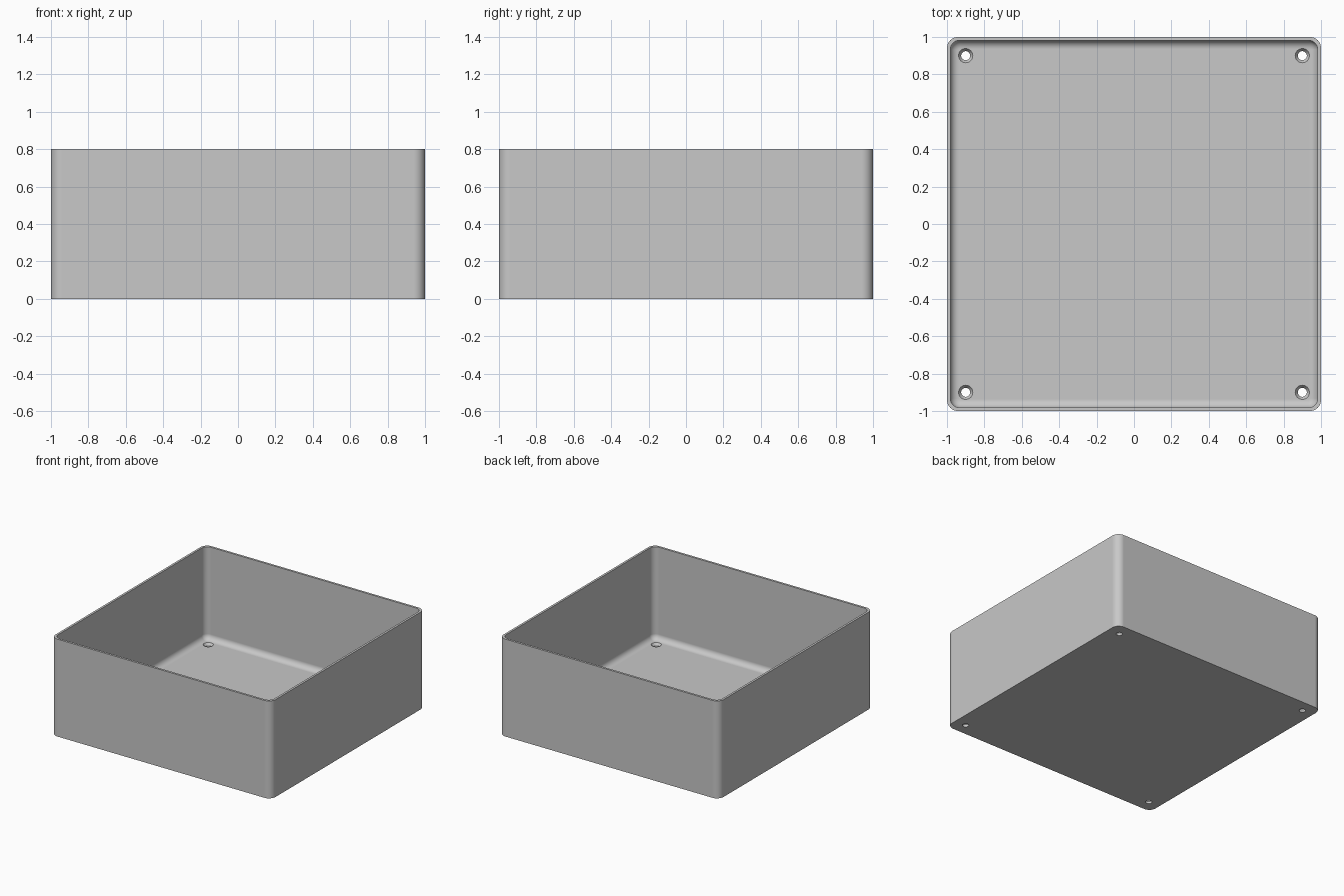
import bpy, bmesh
from math import sin, cos, pi, radians

default = bpy.data.objects.get("Cube")
if default:
    bpy.data.objects.remove(default, do_unlink=True)

HEIGHT, FLOOR, WALL = 0.8, 0.04, 0.018
OUTER_R, INNER_R, FILLET = 0.06, 0.05, 0.045
HOLE_POS, HOLE_R, SINK_R = 0.9, 0.024, 0.038
STEPS = 10

grey = bpy.data.materials.new("plain grey")
grey.use_nodes = True
grey.diffuse_color = (0.58, 0.58, 0.58, 1)
grey.node_tree.nodes["Principled BSDF"].inputs["Base Color"].default_value = grey.diffuse_color


def rounded_square(half, radius):
    """Outline of a square with rounded corners."""
    points = []
    for quarter in range(4):
        for i in range(STEPS + 1):
            a = (quarter + i / STEPS) * pi / 2
            mid = (quarter + 0.5) * pi / 2
            cx = (half - radius) * (1 if cos(mid) > 0 else -1)
            cy = (half - radius) * (1 if sin(mid) > 0 else -1)
            points.append((cx + radius * cos(a), cy + radius * sin(a)))
    return points


def circle(x, y, radius, count=32):
    return [(x + radius * cos(2 * pi * i / count), y + radius * sin(2 * pi * i / count))
            for i in range(count)]


def loft(bm, sections):
    """Skin a stack of (outline, z) sections and cap both ends."""
    rings = [[bm.verts.new((x, y, z)) for x, y in outline] for outline, z in sections]
    n = len(rings[0])
    for low, high in zip(rings, rings[1:]):
        for i in range(n):
            j = (i + 1) % n
            bm.faces.new((low[i], low[j], high[j], high[i]))
    bm.faces.new(rings[0][::-1])
    bm.faces.new(rings[-1])


def make_object(name, bm):
    bmesh.ops.recalc_face_normals(bm, faces=bm.faces)
    mesh = bpy.data.meshes.new(name)
    bm.to_mesh(mesh)
    bm.free()
    mesh.materials.append(grey)
    obj = bpy.data.objects.new(name, mesh)
    bpy.context.collection.objects.link(obj)
    return obj


# Open box: outer wall, rim, inner wall, filleted floor
inner = 1 - WALL
sections = [(rounded_square(1, OUTER_R), 0),
            (rounded_square(1, OUTER_R), HEIGHT),
            (rounded_square(inner, INNER_R), HEIGHT)]
for i in range(STEPS + 1):
    a = i / STEPS * pi / 2
    inset = FILLET * (1 - cos(a))
    sections.append((rounded_square(inner - inset, INNER_R - inset),
                     FLOOR + FILLET * (1 - sin(a))))
bm = bmesh.new()
loft(bm, sections)
box = make_object("open_box", bm)

# Countersunk screw holes in the four floor corners
bm = bmesh.new()
for x in (-HOLE_POS, HOLE_POS):
    for y in (-HOLE_POS, HOLE_POS):
        profile = [(HOLE_R, -0.1), (HOLE_R, FLOOR / 2), (SINK_R, FLOOR), (SINK_R, 0.1)]
        loft(bm, [(circle(x, y, r), z) for r, z in profile])
cutter = make_object("hole_cutter", bm)
cutter.hide_render = True

bpy.ops.object.select_all(action='DESELECT')
bpy.context.view_layer.objects.active = box
box.select_set(True)
cut = box.modifiers.new("screw_holes", 'BOOLEAN')
cut.operation = 'DIFFERENCE'
cut.solver = 'EXACT'
cut.object = cutter
bpy.ops.object.modifier_apply(modifier=cut.name)
bpy.data.objects.remove(cutter, do_unlink=True)

# Smooth rounded corners, crisp rim and flat walls
bpy.ops.object.shade_smooth_by_angle(angle=radians(30))
weighted = box.modifiers.new("flat_walls", 'WEIGHTED_NORMAL')
weighted.keep_sharp = True
